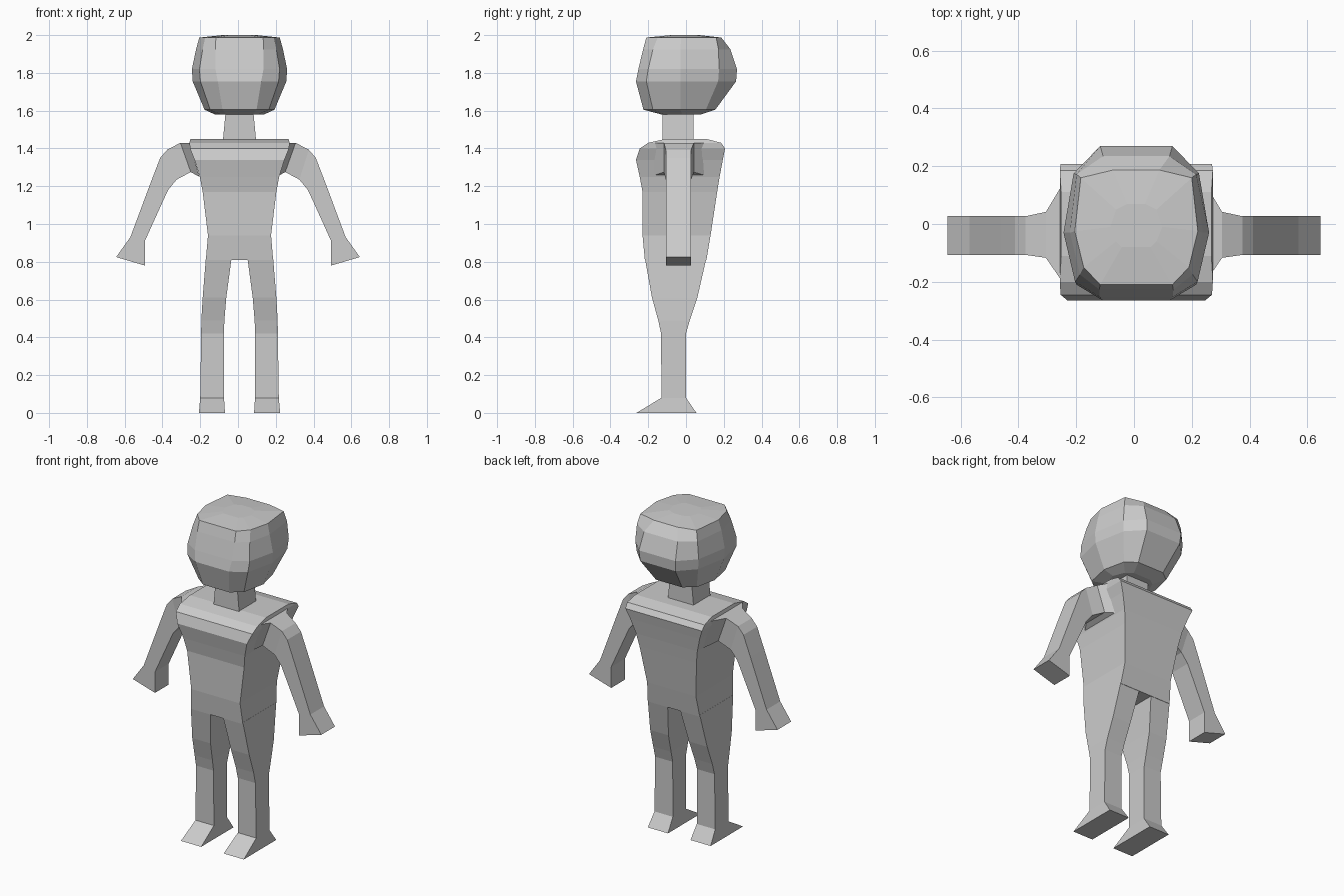
import bpy, bmesh

CX = 0.008  # body centre line

grey = bpy.data.materials.new("plain grey")
grey.diffuse_color = (0.6, 0.6, 0.6, 1)


def loft(name, rings):
    """Skin a list of equal-length point rings and cap both ends."""
    bm = bmesh.new()
    vs = [[bm.verts.new(p) for p in r] for r in rings]
    n = len(vs[0])
    for a, b in zip(vs, vs[1:]):
        for i in range(n):
            j = (i + 1) % n
            bm.faces.new((a[i], a[j], b[j], b[i]))
    bm.faces.new(vs[0][::-1])
    bm.faces.new(vs[-1])
    bmesh.ops.recalc_face_normals(bm, faces=bm.faces)
    me = bpy.data.meshes.new(name)
    bm.to_mesh(me)
    bm.free()
    me.materials.append(grey)
    ob = bpy.data.objects.new(name, me)
    bpy.context.collection.objects.link(ob)
    return ob


def box_ring(x0, x1, y0, y1, z):
    return [(x0, y0, z), (x1, y0, z), (x1, y1, z), (x0, y1, z)]


# Torso: height, half width, front y, back y
torso = [(0.81, 0.178, -0.218, 0.108), (0.94, 0.167, -0.23, 0.13),
         (1.17, 0.195, -0.23, 0.165), (1.25, 0.21, -0.245, 0.178),
         (1.34, 0.238, -0.265, 0.195), (1.40, 0.262, -0.245, 0.207),
         (1.43, 0.265, -0.2, 0.185), (1.45, 0.26, -0.11, 0.11)]
loft("torso", [box_ring(CX - w, CX + w, f, b, z) for z, w, f, b in torso])

# Neck
loft("neck", [box_ring(CX - w, CX + w, -0.125, 0.04, z)
              for z, w in ((1.44, 0.088), (1.60, 0.073))])

# Head: height, then right-half outline from front to back
head = [
    (1.58, (0.07, -0.13), (0.10, -0.11), (0.13, -0.02), (0.10, 0.05), (0.06, 0.08)),
    (1.605, (0.09, -0.225), (0.155, -0.175), (0.185, -0.03), (0.155, 0.105), (0.09, 0.155)),
    (1.755, (0.115, -0.265), (0.207, -0.21), (0.248, -0.03), (0.21, 0.17), (0.12, 0.265)),
    (1.82, (0.127, -0.252), (0.212, -0.2), (0.252, -0.03), (0.217, 0.175), (0.125, 0.27)),
    (1.925, (0.128, -0.227), (0.195, -0.175), (0.23, -0.03), (0.207, 0.172), (0.115, 0.235)),
    (1.987, (0.125, -0.21), (0.182, -0.15), (0.213, -0.025), (0.192, 0.16), (0.08, 0.187)),
    (2.0, (0.05, -0.08), (0.07, -0.06), (0.09, -0.01), (0.07, 0.05), (0.03, 0.07)),
]
loft("head", [[(CX + x, y, z) for x, y in half] +
              [(CX - x, y, z) for x, y in reversed(half)] for z, *half in head])

# Legs: height, inner x, outer x, front y, back y
leg = [(0.0, 0.077, 0.215, -0.262, 0.055), (0.08, 0.082, 0.208, -0.13, 0.0),
       (0.42, 0.083, 0.203, -0.132, 0.0), (0.49, 0.08, 0.202, -0.147, 0.02),
       (0.61, 0.07, 0.195, -0.18, 0.06), (0.82, 0.042, 0.178, -0.218, 0.108)]

# Arms: upper (x, z), lower (x, z), front y, back y
arm = [((0.255, 1.43), (0.205, 1.25), -0.19, 0.125),
       ((0.305, 1.43), (0.25, 1.275), -0.117, 0.042),
       ((0.375, 1.393), (0.325, 1.235), -0.107, 0.027),
       ((0.412, 1.35), (0.37, 1.18), -0.107, 0.027),
       ((0.46, 1.225), (0.40, 1.115), -0.107, 0.027),
       ((0.57, 0.93), (0.493, 0.91), -0.107, 0.027),
       ((0.645, 0.825), (0.493, 0.78), -0.107, 0.027)]

for side, s in (("left", -1), ("right", 1)):
    loft(side + "_leg", [box_ring(CX + s * a, CX + s * b, f, k, z)
                         for z, a, b, f, k in leg])
    loft(side + "_arm", [[(s * u[0], f, u[1]), (s * u[0], k, u[1]),
                          (s * d[0], k, d[1]), (s * d[0], f, d[1])]
                         for u, d, f, k in arm])
